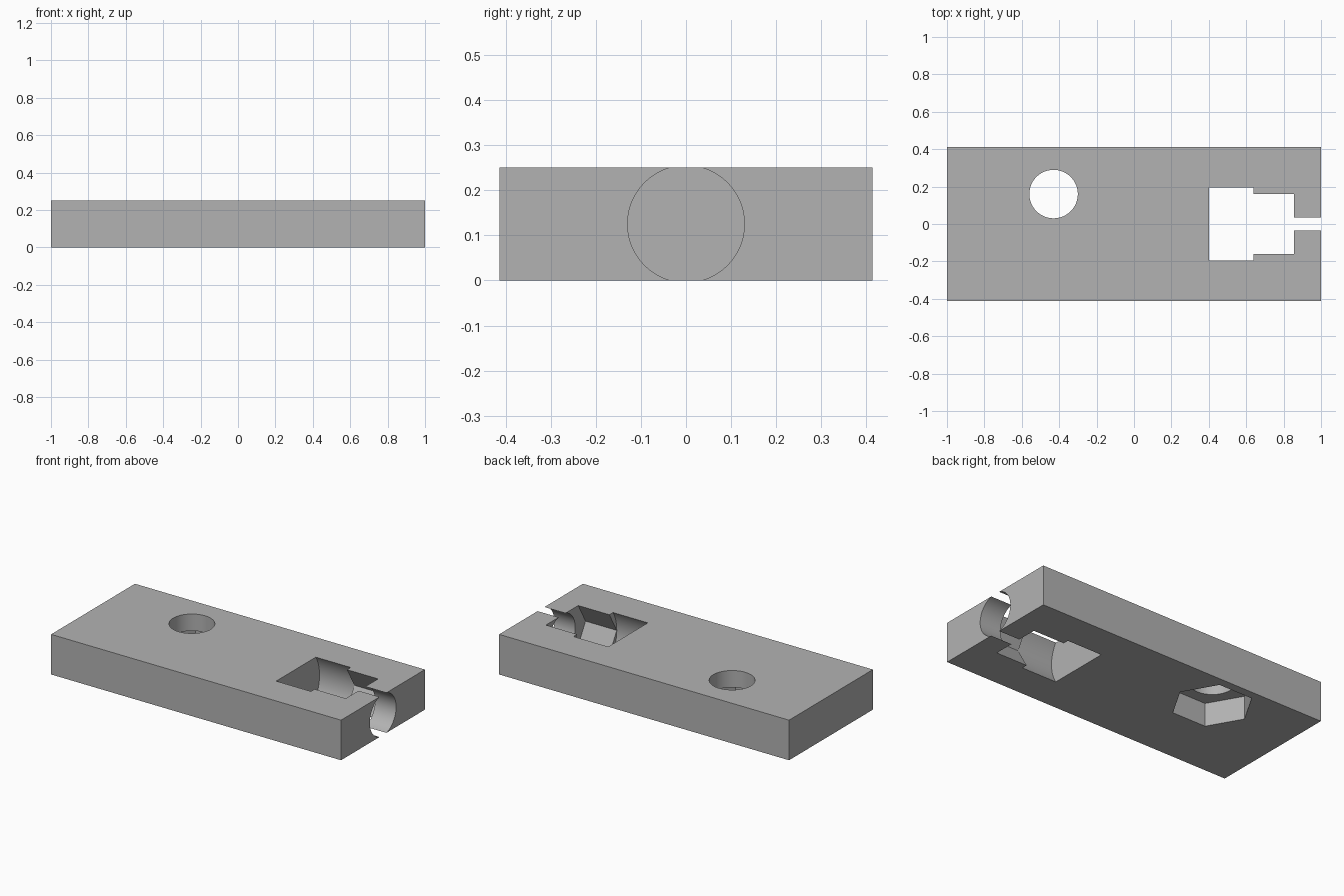
import bpy
import math

default = bpy.data.objects.get("Cube")
if default:
    bpy.data.objects.remove(default, do_unlink=True)

LENGTH, WIDTH, THICK = 2.0, 0.826, 0.25
BOLT_R, NUT_R = 0.1295, 0.2315
MID = THICK / 2

grey = bpy.data.materials.new("plain grey")
grey.use_nodes = True
colour = (0.45, 0.45, 0.45, 1)
grey.diffuse_color = colour
grey.node_tree.nodes["Principled BSDF"].inputs["Base Color"].default_value = colour

# Flat plate
bpy.ops.mesh.primitive_cube_add(size=1, location=(0, 0, MID))
plate = bpy.context.object
plate.name = "clamp_plate"
plate.scale = (LENGTH, WIDTH, THICK)
bpy.ops.object.transform_apply(location=True, rotation=False, scale=True)
plate.data.materials.append(grey)


def cut(name, sides, radius, start, end, axis, x=0, y=0):
    """Cut a prism running from start to end along the x or z axis."""
    centre = (start + end) / 2
    along_x = axis == "X"
    bpy.ops.mesh.primitive_cylinder_add(
        vertices=sides, radius=radius, depth=end - start,
        location=(centre, 0, MID) if along_x else (x, y, centre),
        rotation=(0, math.pi / 2, 0) if along_x else (0, 0, math.pi / 2))
    cutter = bpy.context.object
    cutter.name = name
    cutter.hide_render = True
    cutter.data.materials.append(grey)
    mod = plate.modifiers.new(name, "BOOLEAN")
    mod.operation = "DIFFERENCE"
    mod.solver = "EXACT"
    mod.object = cutter
    bpy.context.view_layer.objects.active = plate
    bpy.ops.object.modifier_apply(modifier=name)
    bpy.data.objects.remove(cutter, do_unlink=True)


# Lengthwise bolt channel: round pocket, hex nut pocket, shank bore
cut("round_pocket", 96, NUT_R + 0.0005, 0.40, 0.64, "X")
cut("side_nut_pocket", 6, NUT_R, 0.638, 0.855, "X")
cut("shank_bore", 96, BOLT_R, 0.80, 1.10, "X")

# Upright bolt hole with a hex nut pocket in the underside
cut("lower_nut_pocket", 6, NUT_R, -0.10, 0.145, "Z", -0.43, 0.16)
cut("bolt_hole", 96, BOLT_R, 0.07, 0.40, "Z", -0.43, 0.16)

bpy.ops.object.select_all(action="DESELECT")
plate.select_set(True)
bpy.context.view_layer.objects.active = plate
bpy.ops.object.shade_smooth_by_angle(angle=math.radians(25))
